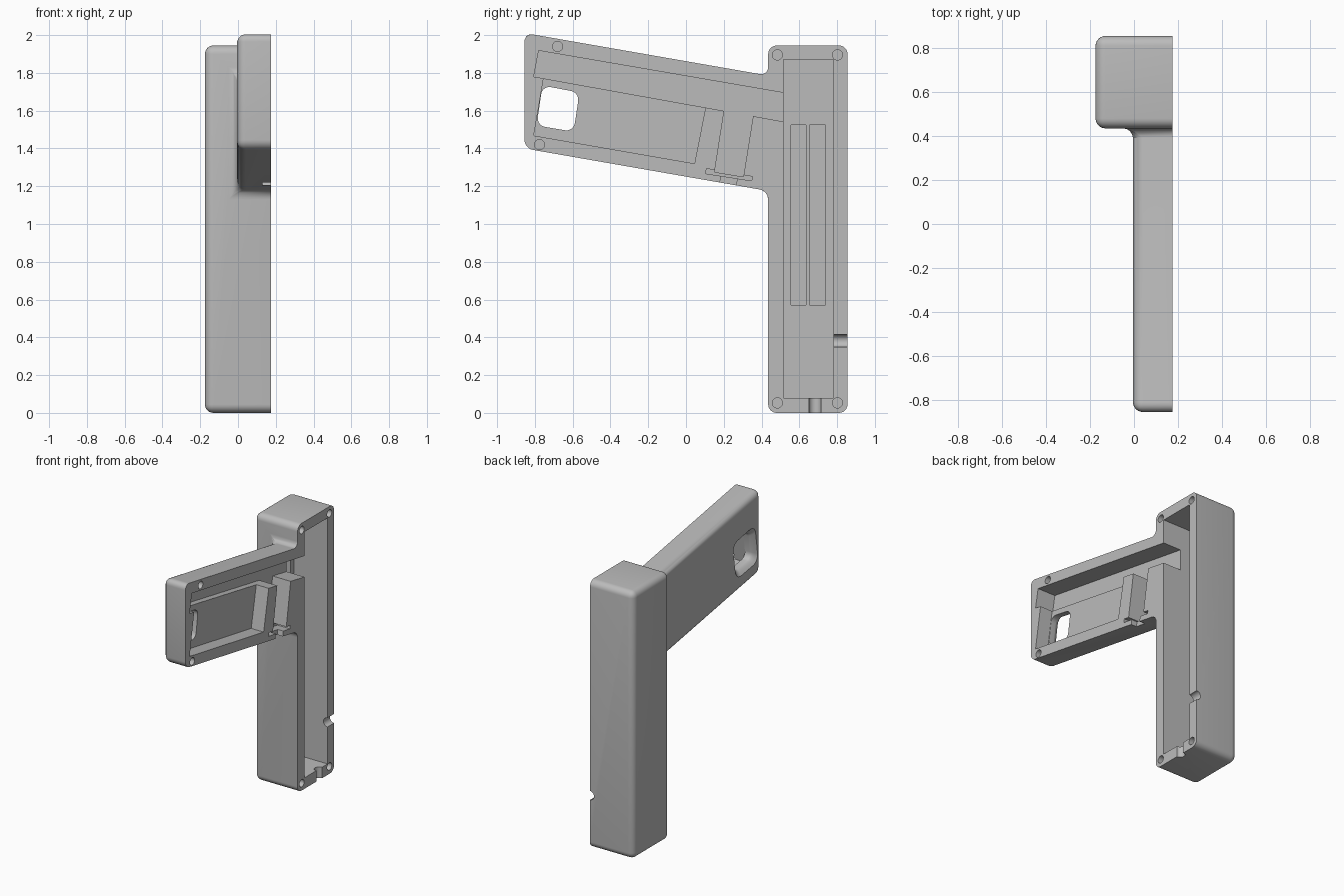
import bpy, bmesh, math

cube = bpy.data.objects.get("Cube")
if cube:
    bpy.data.objects.remove(cube, do_unlink=True)

RIM, ARM_BACK, GRIP_BACK = 0.175, -0.005, -0.175   # x of open rim and outer skins
GRIP_FLOOR, CHANNEL_FLOOR, POCKET_FLOOR = -0.095, 0.03, 0.075
RADIUS = 0.045
OUT = 0.3                                         # cutters reach past the rim

grey = bpy.data.materials.new("light grey plastic")
grey.use_nodes = True
grey.diffuse_color = (0.5, 0.5, 0.5, 1)
grey.node_tree.nodes["Principled BSDF"].inputs["Base Color"].default_value = (0.5, 0.5, 0.5, 1)


def finish(bm, name):
    bmesh.ops.recalc_face_normals(bm, faces=bm.faces[:])
    mesh = bpy.data.meshes.new(name)
    bm.to_mesh(mesh)
    bm.free()
    mesh.materials.append(grey)
    obj = bpy.data.objects.new(name, mesh)
    bpy.context.collection.objects.link(obj)
    return obj


def build_shell():
    """Solid upright grip with a thinner sloping arm, rounded except at the rim."""
    bm = bmesh.new()
    arm = [(-0.855, 1.40), (0.435, 1.175), (0.435, 1.786), (-0.855, 2.011)]
    grip = [(0.435, 0), (0.855, 0), (0.855, 1.945), (0.435, 1.945)]
    ring = lambda pts, x: [bm.verts.new((x, y, z)) for y, z in pts]
    a, a0 = ring(arm, RIM), ring(arm, ARM_BACK)
    g, g0 = ring(grip, RIM), ring(grip, GRIP_BACK)
    bm.faces.new([a[0], a[1], *g, a[2], a[3]])
    bm.faces.new(a0)
    bm.faces.new(g0)
    for i in (0, 2, 3):
        j = (i + 1) % 4
        bm.faces.new([a[i], a[j], a0[j], a0[i]])
    for i in range(3):
        bm.faces.new([g[i], g[i + 1], g0[i + 1], g0[i]])
    bm.faces.new([g[0], a[1], a0[1], a0[2], a[2], g[3], g0[3], g0[0]])
    bmesh.ops.recalc_face_normals(bm, faces=bm.faces[:])
    edges = [e for e in bm.edges if any(v.co.x < RIM - 0.001 for v in e.verts)]
    bmesh.ops.bevel(bm, geom=edges, offset=RADIUS, offset_type='OFFSET',
                    segments=6, profile=0.5, affect='EDGES')
    return finish(bm, "half_shell")


def loft(name, points, stations, corner=0):
    """Prism along x from a y-z outline; each station is (x, scale)."""
    bm = bmesh.new()
    face = bm.faces.new([bm.verts.new((0, y, z)) for y, z in points])
    if corner:
        bmesh.ops.bevel(bm, geom=bm.verts[:], offset=corner, segments=5,
                        profile=0.5, affect='VERTICES')
        face = bm.faces[:][0]
    outline = [v.co.copy() for v in face.verts]
    mid = face.calc_center_median()
    bm.clear()
    rings = []
    for x, s in stations:
        pts = [mid + (c - mid) * s for c in outline]
        rings.append([bm.verts.new((x, p.y, p.z)) for p in pts])
    n = len(outline)
    for r, q in zip(rings, rings[1:]):
        for i in range(n):
            j = (i + 1) % n
            bm.faces.new([r[i], r[j], q[j], q[i]])
    bm.faces.new(rings[0])
    bm.faces.new(rings[-1])
    return finish(bm, name)


def pocket(name, points, floor):
    return loft(name, points, [(floor, 1), (OUT, 1)])


def box(y0, y1, z0, z1):
    return [(y0, z0), (y1, z0), (y1, z1), (y0, z1)]


def circle(cy, cz, r, n=20):
    return [(cy + r * math.cos(i * math.tau / n), cz + r * math.sin(i * math.tau / n))
            for i in range(n)]


def rod(name, location, rotation):
    """Round cutter for the cable notches in the rim."""
    bm = bmesh.new()
    bmesh.ops.create_cone(bm, cap_ends=True, segments=24, radius1=0.033,
                          radius2=0.033, depth=0.2)
    obj = finish(bm, name)
    obj.location, obj.rotation_euler = location, rotation
    return obj


shell = build_shell()

# Grip cavity with two shallow slots in its floor
cutters = [pocket("grip_cavity", box(0.515, 0.78, 0.08, 1.87), GRIP_FLOOR)]
for y0, y1 in ((0.555, 0.635), (0.655, 0.738)):
    cutters.append(pocket("floor_slot", box(y0, y1, 0.57, 1.525), GRIP_FLOOR - 0.03))

# Arm: wire channel, shallower pocket, trigger slot, spring slit and its opening
cutters += [
    pocket("wire_channel", [(-0.806, 1.78), (0.56, 1.534), (0.56, 1.687), (-0.78, 1.918)],
           CHANNEL_FLOOR),
    pocket("arm_pocket", [(-0.806, 1.468), (0.045, 1.32), (0.106, 1.63), (-0.751, 1.79)],
           POCKET_FLOOR),
    pocket("trigger_slot", [(0.151, 1.275), (0.304, 1.25), (0.36, 1.60), (0.207, 1.63)],
           CHANNEL_FLOOR),
    pocket("spring_slit", [(0.103, 1.267), (0.347, 1.229), (0.352, 1.251), (0.109, 1.293)],
           POCKET_FLOOR),
    pocket("trigger_opening", [(0.165, 1.14), (0.25, 1.12), (0.272, 1.245), (0.187, 1.26)],
           0.13),
]

# Window through the arm, flared towards the outer skin
flare = [(ARM_BACK - 0.02, 1.3)]
for k in range(6):
    t = k * math.pi / 10
    flare.append((ARM_BACK + 0.04 * math.sin(t), 1 + 0.3 * (1 - math.sin(t)) ** 1.5))
flare.append((OUT, 1))
cutters.append(loft("window", [(-0.791, 1.521), (-0.595, 1.489), (-0.564, 1.696),
                               (-0.76, 1.733)], flare, corner=0.045))

# Screw holes
for y, z in ((0.484, 1.895), (0.802, 1.895), (0.484, 0.053), (0.802, 0.053),
             (-0.68, 1.94), (-0.776, 1.42)):
    cutters.append(pocket("screw_hole", circle(y, z, 0.027), 0.06))

# Cable notches in the back and bottom walls
cutters.append(rod("back_notch", (RIM, 0.86, 0.382), (math.pi / 2, 0, 0)))
cutters.append(rod("bottom_notch", (RIM, 0.683, 0), (0, 0, 0)))

bpy.context.view_layer.objects.active = shell
shell.select_set(True)
for cutter in cutters:
    cutter.hide_render = True
    mod = shell.modifiers.new(cutter.name, 'BOOLEAN')
    mod.operation, mod.solver, mod.object = 'DIFFERENCE', 'EXACT', cutter
    bpy.ops.object.modifier_apply(modifier=mod.name)
    bpy.data.objects.remove(cutter, do_unlink=True)

bpy.ops.object.shade_smooth_by_angle(angle=math.radians(30))
